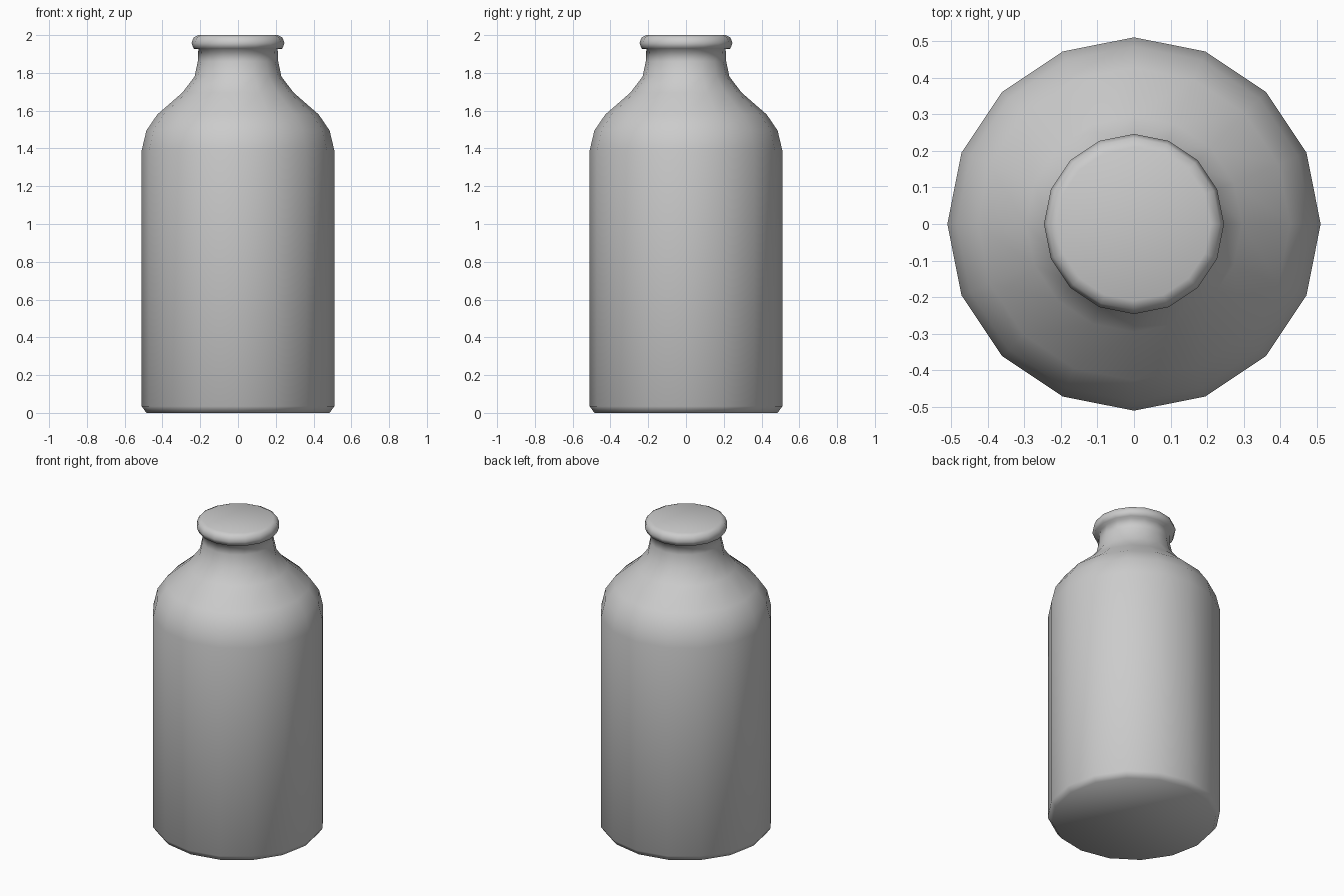
import bpy
import bmesh
import math

cube = bpy.data.objects.get("Cube")
if cube:
    bpy.data.objects.remove(cube, do_unlink=True)

SIDES = 16

# Plain grey material
grey = bpy.data.materials.new("plain grey")
grey.use_nodes = True
colour = (0.6, 0.6, 0.6, 1)
grey.diffuse_color = colour
grey.node_tree.nodes["Principled BSDF"].inputs["Base Color"].default_value = colour

# Outline of the bottle from base to lip: (radius, height)
profile = [
    (0.485, 0.0), (0.51, 0.035),                              # base bevel
    (0.51, 1.39), (0.485, 1.495), (0.427, 1.58),              # body and shoulder
    (0.295, 1.695), (0.23, 1.78), (0.213, 1.86), (0.21, 1.926),  # neck
    (0.235, 1.928), (0.246, 1.958), (0.235, 1.988), (0.21, 2.0),  # rolled lip
]


def lathe(name, outline, material):
    """Spin an outline into a closed, smooth-shaded solid."""
    bm = bmesh.new()
    rings = []
    for radius, height in outline:
        angles = [math.tau * i / SIDES for i in range(SIDES)]
        rings.append([bm.verts.new((radius * math.cos(a), radius * math.sin(a), height))
                      for a in angles])
    for low, high in zip(rings, rings[1:]):
        for i in range(SIDES):
            j = (i + 1) % SIDES
            bm.faces.new((low[i], low[j], high[j], high[i]))
    bm.faces.new(reversed(rings[0]))
    bm.faces.new(rings[-1])
    for face in bm.faces:
        face.smooth = True
    mesh = bpy.data.meshes.new(name)
    bm.to_mesh(mesh)
    bm.free()
    mesh.materials.append(material)
    obj = bpy.data.objects.new(name, mesh)
    bpy.context.collection.objects.link(obj)
    return obj


lathe("bottle", profile, grey)
